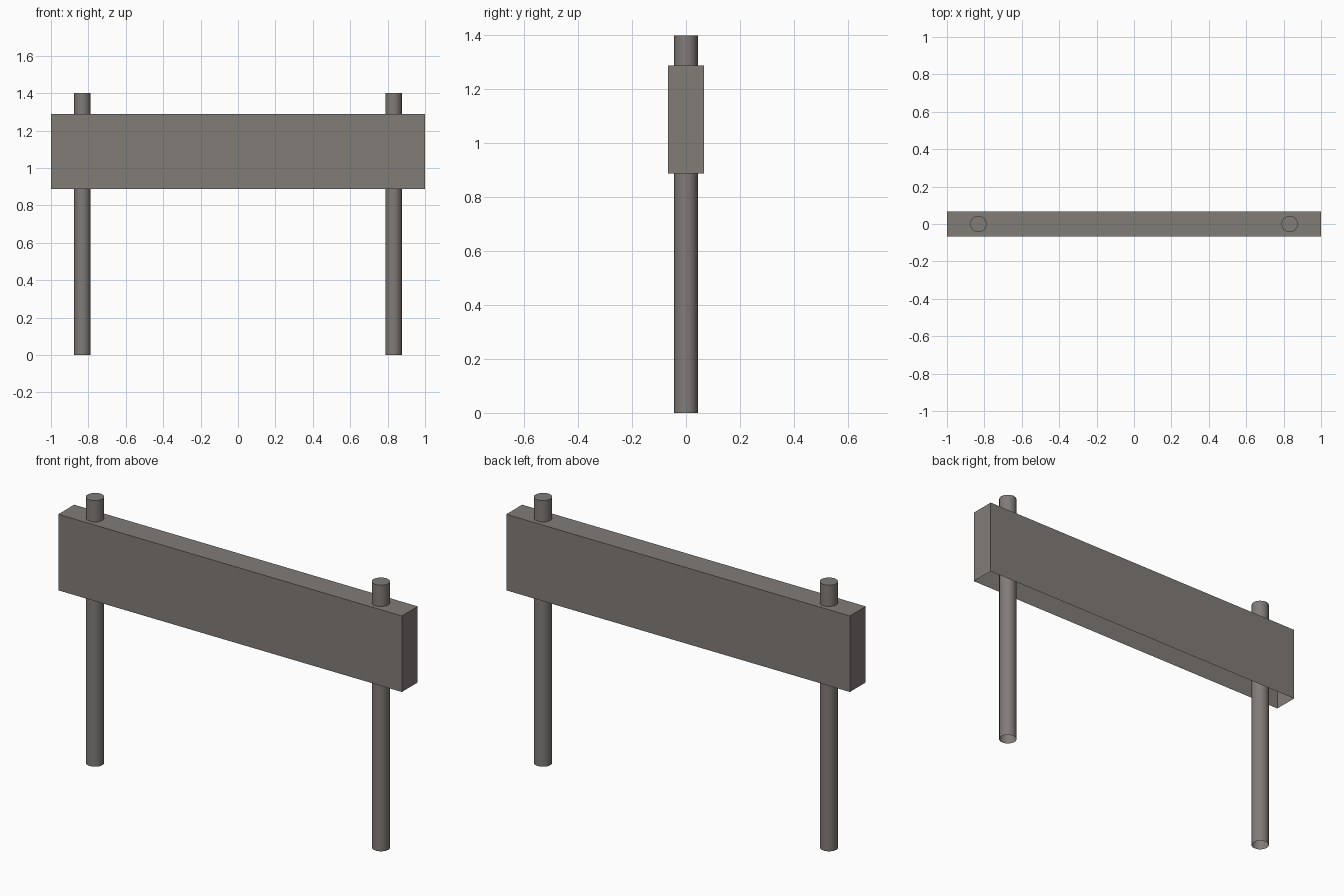
import bpy, bmesh

if "Cube" in bpy.data.objects:
    bpy.data.objects.remove(bpy.data.objects["Cube"])

# One weathered grey-brown colour for the whole sign
mat = bpy.data.materials.new("warm grey")
mat.diffuse_color = (0.22, 0.20, 0.187, 1)
mat.use_nodes = True
mat.node_tree.nodes["Principled BSDF"].inputs["Base Color"].default_value = mat.diffuse_color


def add_object(name, bm, location):
    # Drop the hidden downward face, leaving the part open underneath
    bm.normal_update()
    down = [f for f in bm.faces if f.normal.z < -0.9]
    bmesh.ops.delete(bm, geom=down, context='FACES_ONLY')
    mesh = bpy.data.meshes.new(name)
    bm.to_mesh(mesh)
    bm.free()
    mesh.materials.append(mat)
    obj = bpy.data.objects.new(name, mesh)
    obj.location = location
    bpy.context.collection.objects.link(obj)
    return obj


# Board: rectangular panel, open at the bottom
bm = bmesh.new()
bmesh.ops.create_cube(bm, size=1)
bmesh.ops.scale(bm, vec=(2.0, 0.132, 0.40), verts=bm.verts)
add_object("board", bm, (0, 0, 1.088))

# Posts: round poles running up through the board
for side, name in ((-1, "left_post"), (1, "right_post")):
    bm = bmesh.new()
    bmesh.ops.create_cone(bm, cap_ends=True, segments=16,
                          radius1=0.044, radius2=0.044, depth=1.4)
    for f in bm.faces:
        f.smooth = abs(f.normal.z) < 0.5
    for e in bm.edges:
        e.smooth = abs(e.verts[0].co.z - e.verts[1].co.z) > 0.1
    add_object(name, bm, (side * 0.832, 0, 0.70))
